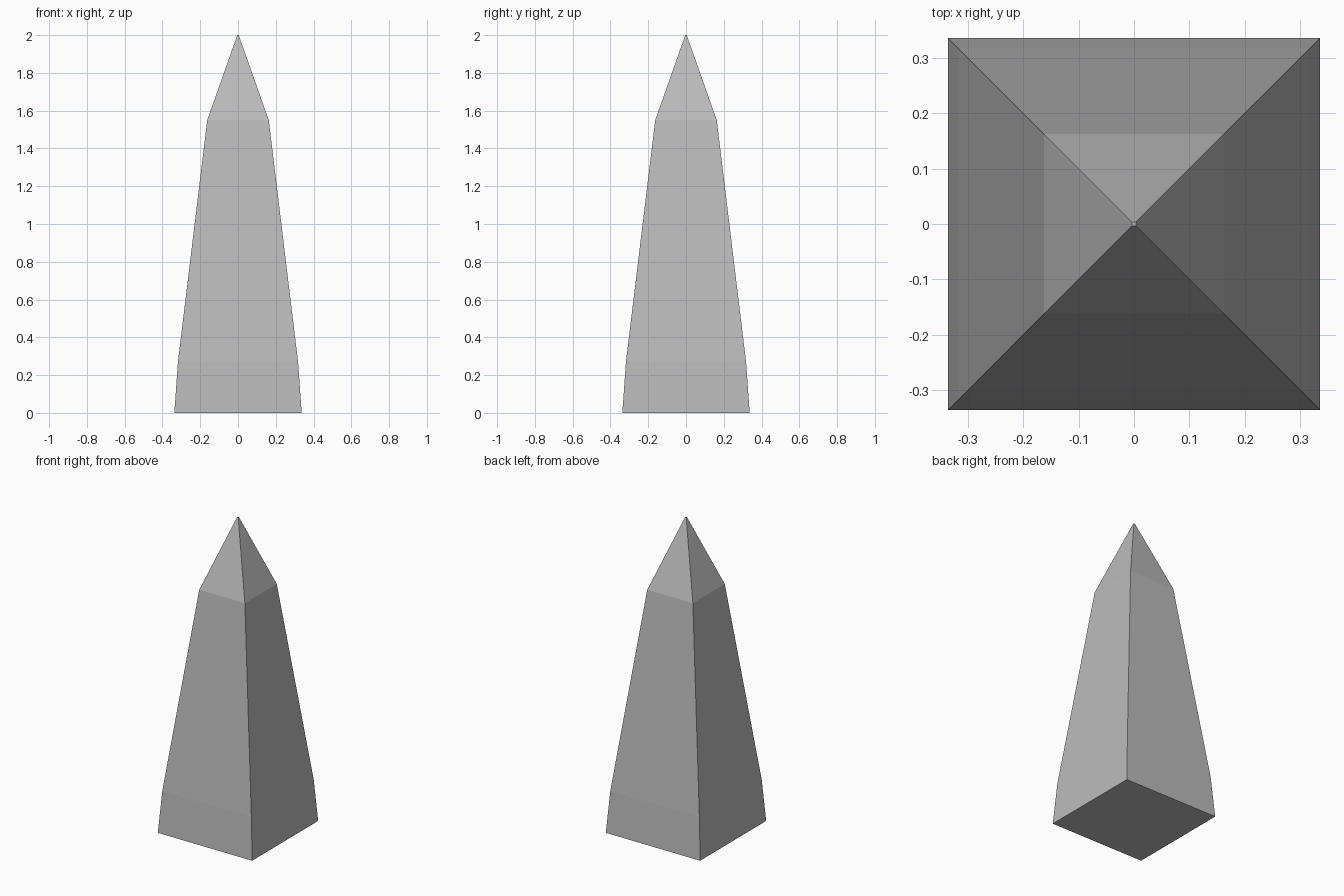
import bpy
import bmesh

cube = bpy.data.objects.get("Cube")
if cube:
    bpy.data.objects.remove(cube, do_unlink=True)

# Single stone colour
stone = bpy.data.materials.new("grey_stone")
stone.use_nodes = True
colour = (0.5, 0.5, 0.5, 1.0)
stone.diffuse_color = colour
stone.node_tree.nodes["Principled BSDF"].inputs["Base Color"].default_value = colour

# Half width and height of each square ring: foot, base top, shaft top, tip
profile = [(0.337, 0.0), (0.318, 0.27), (0.163, 1.55), (0.004, 2.0)]
corners = [(-1, -1), (1, -1), (1, 1), (-1, 1)]

bm = bmesh.new()
rings = [[bm.verts.new((x * r, y * r, z)) for x, y in corners] for r, z in profile]

# Sloping sides between neighbouring rings
for low, high in zip(rings, rings[1:]):
    for i in range(4):
        j = (i + 1) % 4
        bm.faces.new((low[i], low[j], high[j], high[i]))

# Underside and tiny flat tip
bm.faces.new(rings[0][::-1])
bm.faces.new(rings[-1])

mesh = bpy.data.meshes.new("obelisk")
bm.to_mesh(mesh)
bm.free()
mesh.materials.append(stone)
obelisk = bpy.data.objects.new("obelisk", mesh)
bpy.context.collection.objects.link(obelisk)
